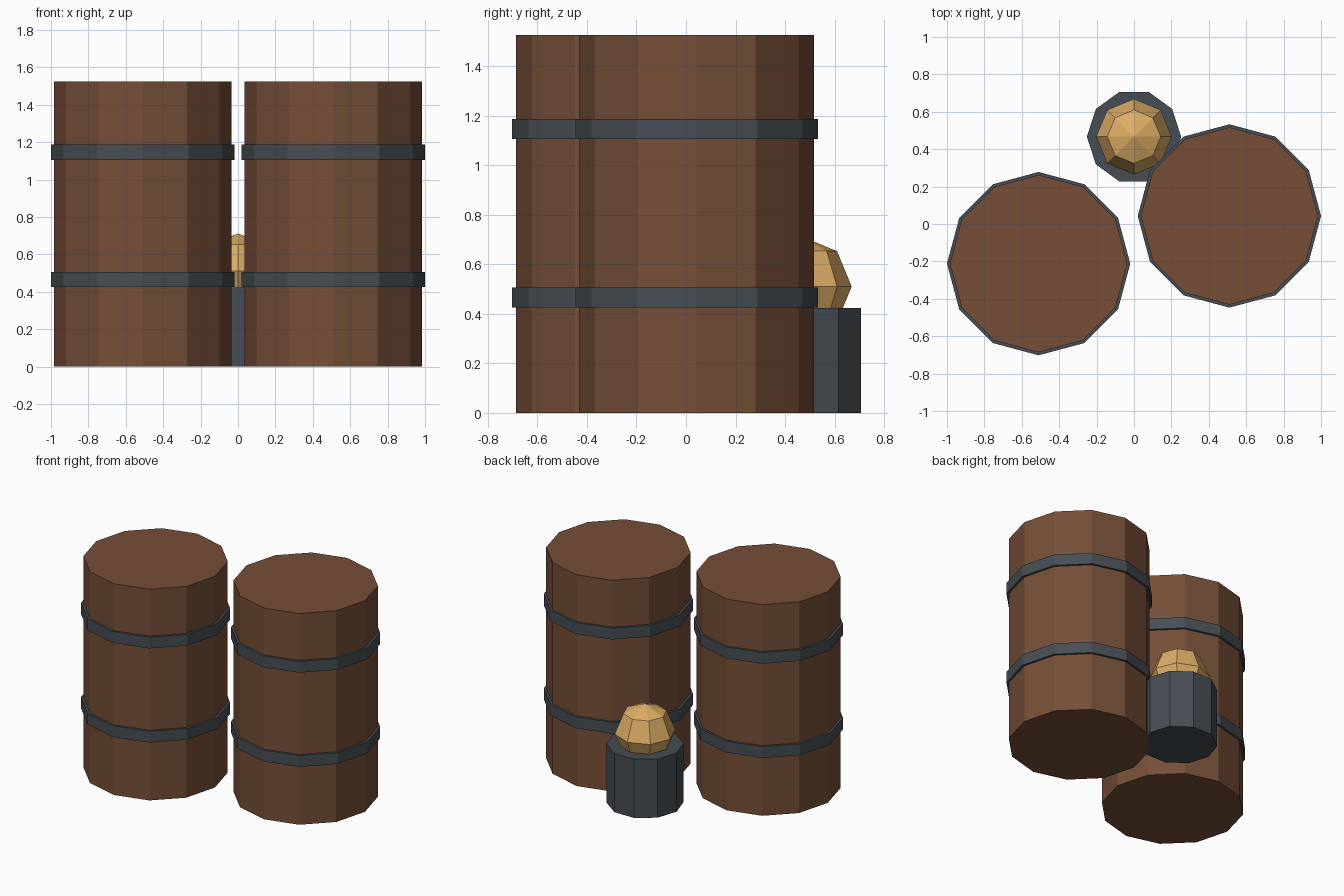
import bpy
from math import radians

cube = bpy.data.objects.get("Cube")
if cube:
    bpy.data.objects.remove(cube, do_unlink=True)


def material(name, rgb):
    mat = bpy.data.materials.new(name)
    mat.use_nodes = True
    mat.diffuse_color = (*rgb, 1)
    mat.node_tree.nodes["Principled BSDF"].inputs["Base Color"].default_value = (*rgb, 1)
    return mat


WOOD = material("brown wood", (0.18, 0.077, 0.039))
IRON = material("dark iron", (0.062, 0.075, 0.087))
GLOW = material("amber glass", (0.72, 0.42, 0.13))


def finish(name, mat):
    obj = bpy.context.object
    obj.name = obj.data.name = name
    obj.data.materials.clear()
    obj.data.materials.append(mat)
    bpy.ops.object.shade_flat()
    return obj


def drum(name, mat, sides, radius, x, y, bottom, top, turn=0):
    """Upright prism with a corner on its local +x axis."""
    bpy.ops.mesh.primitive_cylinder_add(
        vertices=sides, radius=radius, depth=top - bottom,
        location=(x, y, (bottom + top) / 2), rotation=(0, 0, radians(turn)))
    return finish(name, mat)


# Two barrels, each with a lower and an upper hoop
for side, x, y in (("right", -0.51, -0.212), ("left", 0.51, 0.043)):
    drum(f"{side}_barrel", WOOD, 12, 0.474, x, y, 0, 1.525)
    for level, z in (("lower", 0.425), ("upper", 1.105)):
        drum(f"{side}_barrel_{level}_hoop", IRON, 12, 0.49, x, y, z, z + 0.082)

# Lantern standing behind the barrels
LAMP_Y = 0.467
drum("lantern_base", IRON, 10, 0.252, 0, LAMP_Y, 0, 0.424, turn=90)
bpy.ops.mesh.primitive_uv_sphere_add(
    segments=8, ring_count=4, radius=0.202, location=(0, LAMP_Y, 0.51))
finish("lantern_globe", GLOW)
